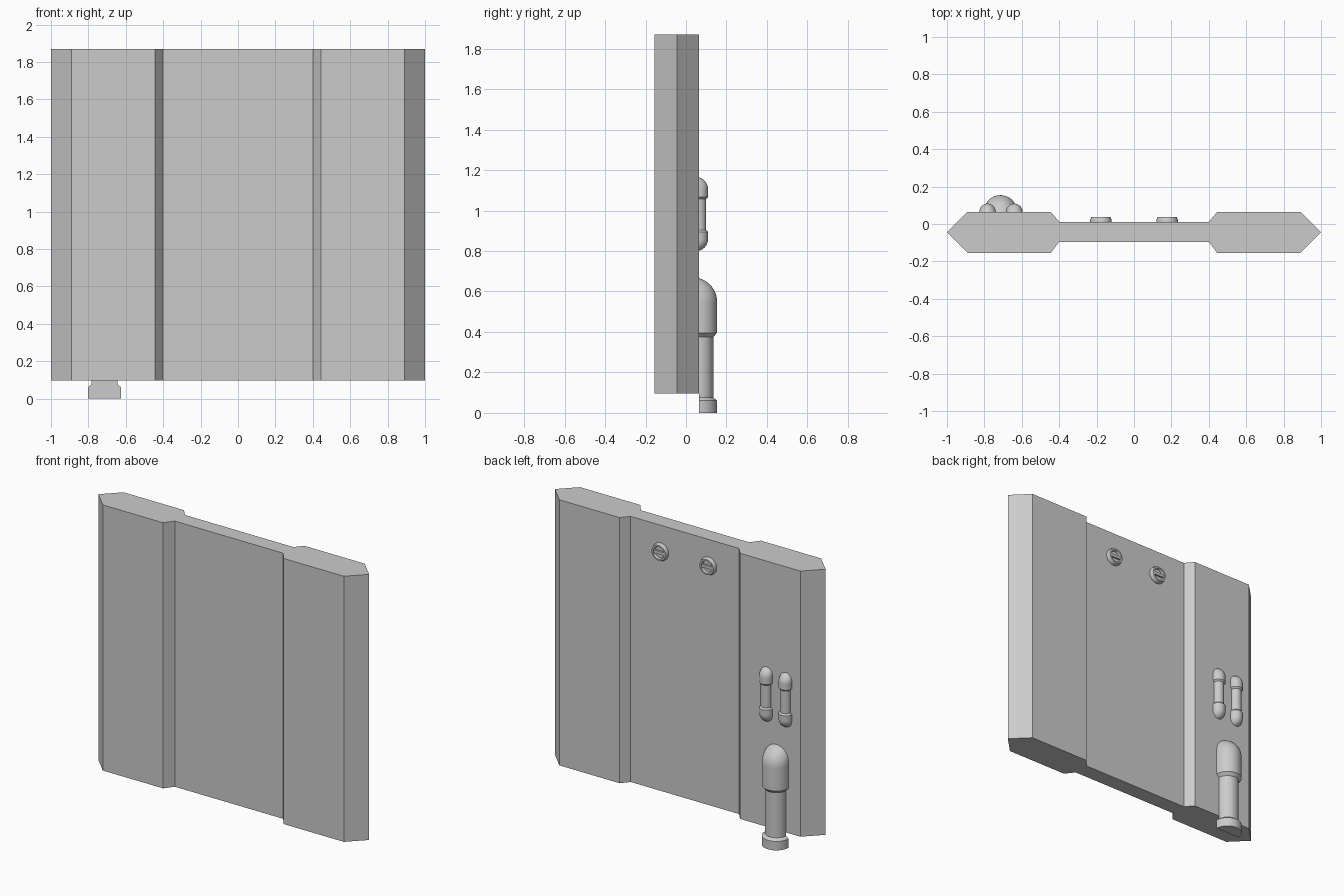
import bpy
import bmesh
from math import sin, cos, acos, pi, radians
from mathutils import Matrix

cube = bpy.data.objects.get("Cube")
if cube:
    bpy.data.objects.remove(cube, do_unlink=True)

grey = bpy.data.materials.new("plain grey")
grey.use_nodes = True
COLOUR = (0.6, 0.6, 0.6, 1)
grey.diffuse_color = COLOUR
grey.node_tree.nodes["Principled BSDF"].inputs["Base Color"].default_value = COLOUR

WALL = 0.065    # back face of the thick side panels
RECESS = 0.012  # back face of the thin middle panel


def finish(name, bm, smooth=True):
    bmesh.ops.remove_doubles(bm, verts=bm.verts, dist=1e-5)
    bmesh.ops.recalc_face_normals(bm, faces=bm.faces)
    mesh = bpy.data.meshes.new(name)
    bm.to_mesh(mesh)
    bm.free()
    obj = bpy.data.objects.new(name, mesh)
    bpy.context.collection.objects.link(obj)
    mesh.materials.append(grey)
    if smooth:
        bpy.ops.object.select_all(action="DESELECT")
        obj.select_set(True)
        bpy.context.view_layer.objects.active = obj
        bpy.ops.object.shade_smooth_by_angle(angle=radians(30))
    return obj


# Wall panel: symmetric plan outline extruded upwards
def wall_panel():
    half = [(0.4, -0.095), (0.445, -0.155), (0.89, -0.155), (1.0, -0.045),
            (0.89, WALL), (0.445, WALL), (0.4, RECESS)]
    outline = half + [(-x, y) for x, y in reversed(half)]
    bm = bmesh.new()
    face = bm.faces.new([bm.verts.new((x, y, 0.097)) for x, y in outline])
    top = bmesh.ops.extrude_face_region(bm, geom=[face])
    verts = [g for g in top["geom"] if isinstance(g, bmesh.types.BMVert)]
    bmesh.ops.translate(bm, verts=verts, vec=(0, 0, 1.773))
    finish("wall_panel", bm, smooth=False)


# Half-round pipe lying on the wall, with elbows that bend into it
STEPS = 24
ANGLES = [pi * (i / STEPS - 0.5) for i in range(STEPS + 1)]


def straight_row(x, r, z):
    return [(x + r * sin(a), WALL + r * cos(a), z) for a in ANGLES]


def elbow_rows(x, r, z, direction, steps=10):
    bend = 0.39 * r
    rows = []
    for k in range(1, steps + 1):
        row = []
        for a in ANGLES:
            reach = bend + r * max(cos(a), 0)
            t = acos(min(1, bend / reach)) * k / steps
            row.append((x + r * sin(a), WALL - bend + reach * cos(t),
                        z + direction * reach * sin(t)))
        rows.append(row)
    return rows


def half_pipe(name, x, profile, low_elbow, high_elbow):
    rows = [straight_row(x, r, z) for r, z in profile]
    if low_elbow:
        rows = elbow_rows(x, *profile[0], -1)[::-1] + rows
    if high_elbow:
        rows += elbow_rows(x, *profile[-1], 1)
    bm = bmesh.new()
    grid = [[bm.verts.new(p) for p in row] for row in rows]
    for a, b in zip(grid, grid[1:]):
        for i in range(STEPS):
            bm.faces.new((a[i], a[i + 1], b[i + 1], b[i]))
        bm.faces.new((a[-1], a[0], b[0], b[-1]))
    bm.faces.new(grid[0])
    bm.faces.new(grid[-1])
    finish(name, bm)


# Round slotted fastener: turned profile with a bar across the recess
def fastener(name, x, z):
    profile = [(0.058, 0), (0.058, 0.008), (0.051, 0.026), (0.041, 0.026),
               (0.037, 0.01), (0, 0.01)]
    bm = bmesh.new()
    verts = [bm.verts.new((r, y, 0)) for r, y in profile]
    edges = [bm.edges.new(pair) for pair in zip(verts, verts[1:])]
    bmesh.ops.spin(bm, geom=verts + edges, cent=(0, 0, 0), axis=(0, 1, 0),
                   angle=2 * pi, steps=32)
    bmesh.ops.remove_doubles(bm, verts=bm.verts, dist=1e-5)
    bmesh.ops.create_cube(bm, size=1, matrix=Matrix.Translation((0, 0.016, 0))
                          @ Matrix.Diagonal((0.078, 0.014, 0.02, 1)))
    bmesh.ops.translate(bm, verts=bm.verts, vec=(x, RECESS, z))
    finish(name, bm)


wall_panel()

half_pipe("large_pipe", -0.714,
          [(0.089, 0), (0.089, 0.06), (0.07, 0.075), (0.07, 0.376),
           (0.089, 0.396), (0.089, 0.547)], False, True)

for side, px in (("right", -0.783), ("left", -0.64)):
    half_pipe("small_pipe_" + side, px,
              [(0.044, 0.86), (0.044, 0.895), (0.035, 0.905), (0.035, 1.056),
               (0.044, 1.066), (0.044, 1.105)], True, True)

for side, sx in (("right", -0.177), ("left", 0.177)):
    fastener("fastener_" + side, sx, 1.695)
